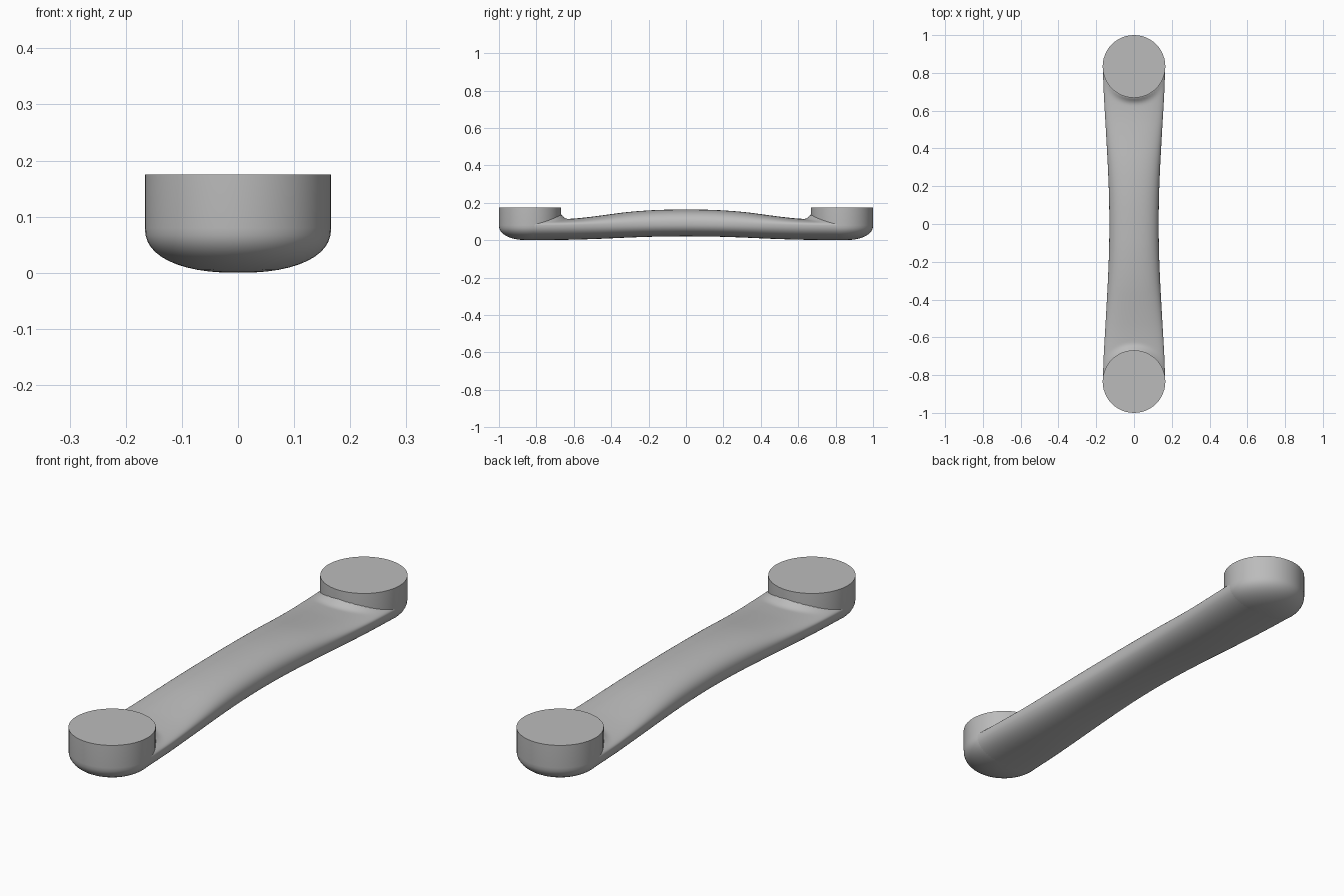
import bpy
import bmesh
import math

if "Cube" in bpy.data.objects:
    bpy.data.objects.remove(bpy.data.objects["Cube"], do_unlink=True)

PAD_R, PAD_Y, TOP, BELLY = 0.166, 0.834, 0.175, 0.08
ROUND = 2.3

grey = bpy.data.materials.new("plain grey")
grey.use_nodes = True
grey.diffuse_color = (0.5, 0.5, 0.5, 1)
grey.node_tree.nodes["Principled BSDF"].inputs["Base Color"].default_value = (0.5, 0.5, 0.5, 1)


def finish(bm, name):
    bmesh.ops.recalc_face_normals(bm, faces=bm.faces)
    mesh = bpy.data.meshes.new(name)
    bm.to_mesh(mesh)
    bm.free()
    mesh.materials.append(grey)
    obj = bpy.data.objects.new(name, mesh)
    bpy.context.collection.objects.link(obj)
    bpy.ops.object.select_all(action='DESELECT')
    obj.select_set(True)
    bpy.context.view_layer.objects.active = obj
    bpy.ops.object.shade_smooth_by_angle(angle=math.radians(40))
    return obj


def superpoint(a, n):
    """Point on a unit superellipse."""
    c, s = math.cos(a), math.sin(a)
    return (math.copysign(abs(c) ** (2 / n), c), math.copysign(abs(s) ** (2 / n), s))


def bridge(bm, rings):
    for a, b in zip(rings, rings[1:]):
        for i in range(len(a)):
            j = (i + 1) % len(a)
            bm.faces.new((a[i], a[j], b[j], b[i]))


def interpolate(points, t):
    """Smooth interpolation through (position, value) points."""
    for (t0, v0), (t1, v1) in zip(points, points[1:]):
        if t <= t1:
            u = (t - t0) / (t1 - t0)
            return v0 + (v1 - v0) * u
    return points[-1][1]


# Mounting pads: flat-topped discs with a rounded belly
def make_pad(name, y):
    bm = bmesh.new()
    profile = []
    for k in range(1, 13):
        px, pz = superpoint(-math.pi / 2 + k / 12 * math.pi / 2, ROUND)
        profile.append((PAD_R * px, BELLY + BELLY * pz))
    profile.append((PAD_R, TOP))
    rings = []
    sides = 48
    for r, z in profile:
        rings.append([bm.verts.new((r * math.cos(math.tau * i / sides),
                                    y + r * math.sin(math.tau * i / sides), z))
                      for i in range(sides)])
    bridge(bm, rings)
    bm.faces.new(rings[0])
    bm.faces.new(rings[-1])
    return finish(bm, name)


make_pad("front_pad", -PAD_Y)
make_pad("back_pad", PAD_Y)

# Grip: a lofted rounded bar, waisted and arched toward the middle
WIDTH = [(0, 0.13), (0.15, 0.132), (0.3, 0.138), (0.5, 0.149), (0.7, 0.161), (0.84, 0.165)]
ROOF = [(0, 0.165), (0.15, 0.163), (0.3, 0.153), (0.4, 0.14), (0.5, 0.126),
        (0.6, 0.115), (0.68, 0.112), (0.84, 0.112)]
FLOOR = [(0, 0.021), (0.15, 0.02), (0.3, 0.015), (0.45, 0.008), (0.6, 0.003), (0.84, 0)]


def soft(points, t):
    """Average nearby samples so the loft has no kinks."""
    return sum(interpolate(points, abs(t + d * 0.02)) for d in range(-3, 4)) / 7


bm = bmesh.new()
rings = []
steps, sides = 160, 64
for s in range(steps + 1):
    y = PAD_Y * (2 * s / steps - 1)
    w, roof, floor = (soft(p, y) for p in (WIDTH, ROOF, FLOOR))
    middle = BELLY + 0.01 * (1 - abs(y) / PAD_Y)
    ring = []
    for i in range(sides):
        a = math.tau * i / sides
        px, pz = superpoint(a, ROUND)
        x = w * px
        z = middle + pz * ((roof - middle) if pz > 0 else (middle - floor))
        # Fillet where the grip meets the pad wall
        gap = math.hypot(x, abs(y) - PAD_Y) - PAD_R
        if pz > 0 and gap < 0.04:
            lift = (1 - max(gap, 0) / 0.04) ** 2
            z += 0.025 * lift * pz * max(0, 1 - (x / w) ** 2)
        ring.append(bm.verts.new((x, y, z)))
    rings.append(ring)
bridge(bm, rings)
bm.faces.new(rings[0])
bm.faces.new(rings[-1])
finish(bm, "grip")
